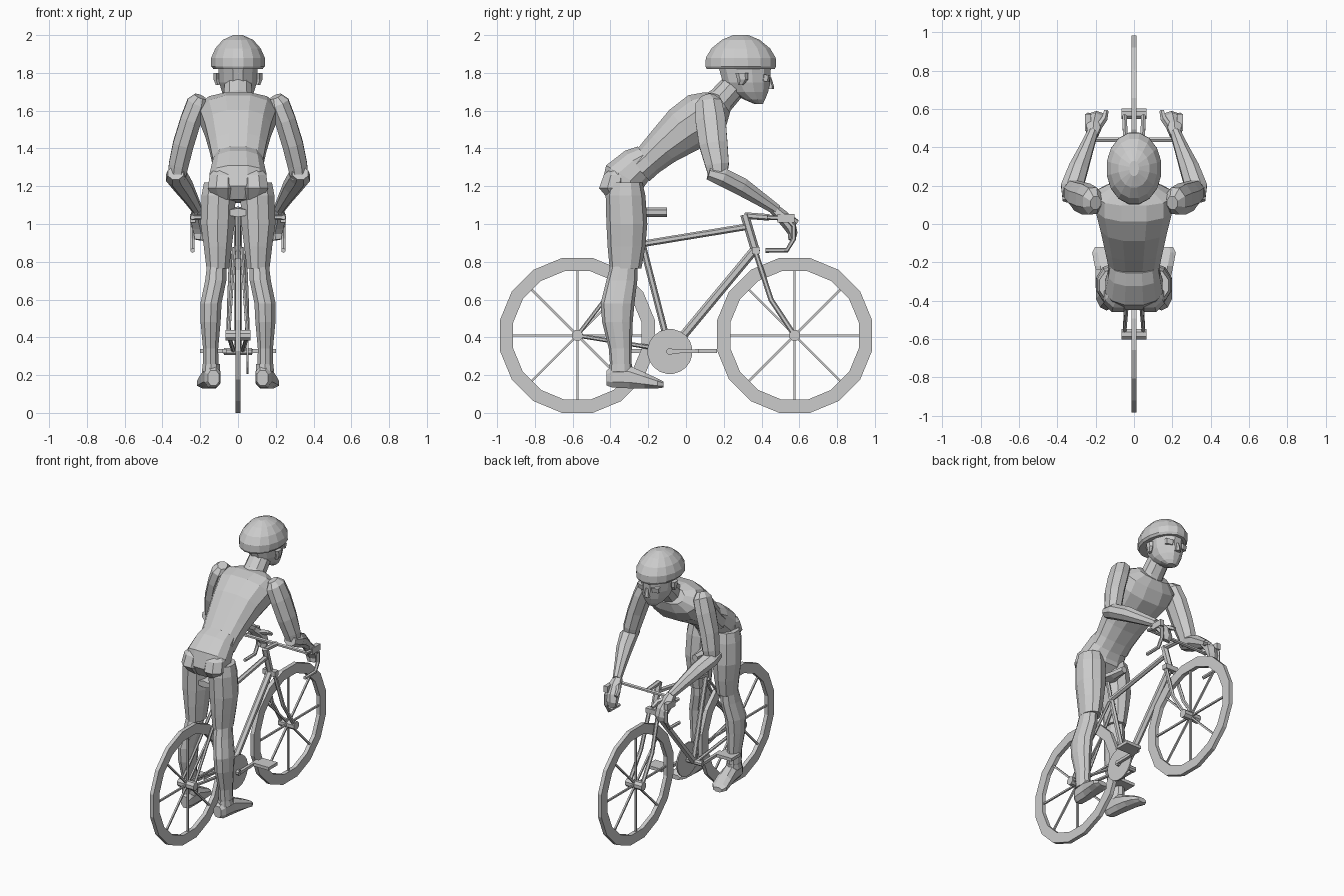
import bpy, bmesh, math
from mathutils import Vector as V


def finish(name, bm, mirror=False):
    bmesh.ops.recalc_face_normals(bm, faces=bm.faces)
    me = bpy.data.meshes.new(name)
    bm.to_mesh(me)
    bm.free()
    ob = bpy.data.objects.new(name, me)
    bpy.context.collection.objects.link(ob)
    if mirror:
        ob.modifiers.new("mirror", 'MIRROR')
    return ob


def sweep(bm, rings, n=8, axis=None, power=1.0):
    """Skin over rings (x, y, z, half width, half depth) following their path."""
    pts = [V(r[:3]) for r in rings]
    prev, fit = None, 1 / math.cos(math.pi / n)
    for i, r in enumerate(rings):
        t = V(axis) if axis else (pts[min(i + 1, len(pts) - 1)] - pts[max(i - 1, 0)]).normalized()
        ref = V((1, 0, 0)) if abs(t.x) < 0.9 else V((0, 1, 0))
        side = (ref - ref.dot(t) * t).normalized()
        up = t.cross(side)
        ring = []
        for k in range(n):
            a = 2 * math.pi * (k + 0.5) / n
            c, s = math.cos(a) * fit, math.sin(a) * fit
            c = math.copysign(abs(c) ** power, c)
            s = math.copysign(abs(s) ** power, s)
            ring.append(bm.verts.new(pts[i] + side * c * r[3] + up * s * r[4]))
        if prev:
            for k in range(n):
                bm.faces.new((prev[k], prev[(k + 1) % n], ring[(k + 1) % n], ring[k]))
        else:
            bm.faces.new(ring[::-1])
        prev = ring
    bm.faces.new(prev)


def loft(name, rings, n=8, axis=None, power=1.0, mirror=False):
    bm = bmesh.new()
    sweep(bm, rings, n, axis, power)
    return finish(name, bm, mirror)


def tube(name, pts, r, n=6, mirror=False):
    return loft(name, [(*p, r, r) for p in pts], n, mirror=mirror)


def box(name, center, size, mirror=False):
    x, y, z = center
    h = size[2] / 2
    return loft(name, [(x, y, z - h, size[0] / 2, size[1] / 2), (x, y, z + h, size[0] / 2, size[1] / 2)],
                4, mirror=mirror)


def wheel(name, y, z=0.41, n=16):
    # tyre band
    bm = bmesh.new()
    rows = []
    for k in range(n):
        a = 2 * math.pi * (k + 0.5) / n
        rows.append([bm.verts.new((x, y + r * math.cos(a), z + r * math.sin(a)))
                     for x, r in ((-.014, .347), (.014, .347), (.014, .418), (-.014, .418))])
    for k in range(n):
        a, b = rows[k], rows[(k + 1) % n]
        for j in range(4):
            bm.faces.new((a[j], a[(j + 1) % 4], b[(j + 1) % 4], b[j]))
    finish(name + "_tyre", bm)
    # spokes
    bm = bmesh.new()
    for k in range(8):
        a = math.pi * k / 4
        sweep(bm, [(0, y + q * math.cos(a), z + q * math.sin(a), .006, .006) for q in (.01, .345)], 4)
    finish(name + "_spokes", bm)
    tube(name + "_hub", [(-.065, y, z), (.065, y, z)], .028, 8)


wheel("rear_wheel", -.575)
wheel("front_wheel", .575)

# frame
tube("seat_tube", [(0, -.085, .325), (0, -.23, .89)], .015)
tube("seat_post", [(0, -.23, .88), (0, -.27, 1.05)], .012)
tube("top_tube", [(0, -.23, .895), (0, .32, .985)], .015)
tube("down_tube", [(0, -.085, .325), (0, .36, .86)], .02)
tube("head_tube", [(0, .31, 1.05), (0, .37, .85)], .02)
tube("seat_stays", [(.02, -.225, .87), (.05, -.575, .41)], .009, mirror=True)
tube("chain_stays", [(.025, -.085, .33), (.05, -.575, .41)], .01, mirror=True)
tube("fork_blades", [(.035, .365, .86), (.045, .45, .6), (.05, .575, .41)], .012, mirror=True)
box("fork_crown", (0, .37, .86), (.1, .04, .035))
loft("saddle", [(0, -.39, 1.06, .065, .02), (0, -.31, 1.065, .065, .024), (0, -.2, 1.062, .035, .022),
                (0, -.1, 1.062, .02, .022)], 6, axis=(0, 1, 0))

# drivetrain
tube("chainring", [(.045, -.085, .325), (.055, -.085, .325)], .118, 20)
tube("crank_axle", [(-.075, -.085, .325), (.075, -.085, .325)], .018, 8)
for side, s in (("right", 1), ("left", -1)):
    tube(side + "_crank", [(.07 * s, -.085, .325), (.07 * s, -.085 + .21 * s, .328)], .01, 4)
    box(side + "_pedal", (.14 * s, -.085 + .2 * s, .328), (.12, .1, .022))

# handlebar
tube("stem", [(0, .31, 1.045), (0, .44, 1.035)], .015)
tube("handlebar", [(-.24, .44, 1.035), (.24, .44, 1.035)], .011)
tube("bar_drop", [(.24, .43, 1.035), (.24, .53, 1.03), (.24, .57, .99), (.24, .57, .92), (.24, .535, .862),
                  (.24, .42, .86)], .011, mirror=True)
box("brake_hood", (.24, .53, 1.03), (.03, .09, .045), mirror=True)

# trunk
loft("pelvis", [(0, -.35, 1.12, .08, .06), (0, -.34, 1.18, .15, .11), (0, -.325, 1.25, .15, .115),
                (0, -.26, 1.31, .135, .1), (0, -.21, 1.345, .125, .08)], 12, power=.85)
loft("buttocks", [(.075, -.37, 1.13, .05, .04), (.085, -.385, 1.19, .075, .075), (.08, -.37, 1.26, .07, .065),
                  (.07, -.34, 1.31, .04, .04)], 8, axis=(0, 0, 1), mirror=True)
loft("torso", [(0, -.25, 1.29, .135, .085), (0, -.2, 1.335, .135, .085), (0, -.125, 1.405, .15, .1),
               (0, -.01, 1.5, .175, .13), (0, .09, 1.565, .2, .14), (0, .155, 1.61, .2, .105),
               (0, .2, 1.64, .12, .06)], 12, power=.85)

# head, neck and helmet
loft("neck", [(0, .13, 1.6, .095, .085), (0, .19, 1.66, .075, .07), (0, .28, 1.76, .07, .065)], 10)
loft("head", [(0, .385, 1.635, .03, .022), (0, .362, 1.66, .06, .057), (0, .335, 1.7, .085, .1),
              (0, .32, 1.75, .1, .125), (0, .31, 1.84, .105, .14)], 12, axis=(0, 0, 1))
loft("nose", [(0, .445, 1.715, .02, .017), (0, .445, 1.73, .016, .018), (0, .44, 1.775, .01, .01)], 6,
     axis=(0, 0, 1))
loft("ear", [(.107, .29, 1.735, .01, .012), (.115, .3, 1.765, .014, .025), (.115, .295, 1.8, .014, .03)], 6,
     axis=(0, 0, 1), mirror=True)
loft("glasses", [(.045, .42, 1.755, .036, .018), (.045, .425, 1.79, .04, .02)], 6, mirror=True)
loft("helmet", [(0, .29, 1.82, .13, .18), (0, .29, 1.835, .142, .187), (0, .29, 1.88, .142, .185),
                (0, .29, 1.93, .12, .155), (0, .29, 1.975, .08, .1), (0, .29, 2.0, .025, .04)], 16,
     axis=(0, 0, 1))

# arms
loft("upper_arm", [(.2, .11, 1.675, .03, .035), (.215, .12, 1.64, .055, .07), (.25, .13, 1.55, .055, .08),
                   (.29, .145, 1.42, .055, .075), (.315, .165, 1.31, .052, .062), (.325, .17, 1.24, .045, .045)],
     8, mirror=True)
loft("forearm", [(.33, .12, 1.27, .042, .035), (.325, .19, 1.25, .057, .048), (.29, .29, 1.2, .05, .048),
                 (.25, .39, 1.135, .037, .037), (.215, .48, 1.075, .027, .028)], 8, mirror=True)
loft("hand", [(.215, .465, 1.08, .027, .025), (.21, .51, 1.04, .04, .03), (.2, .55, .99, .042, .03),
              (.195, .565, .95, .038, .022), (.2, .56, .915, .03, .016)], 6, mirror=True)
loft("thumb", [(.19, .5, 1.05, .015, .015), (.155, .55, 1.035, .014, .014), (.145, .59, 1.01, .01, .01)],
     5, mirror=True)

# legs
loft("thigh", [(.1, -.32, 1.22, .08, .085), (.103, -.32, 1.15, .09, .1), (.108, -.313, 1.0, .09, .103),
               (.107, -.315, .88, .074, .095), (.107, -.32, .765, .06, .08)], 10, axis=(0, 0, -1), mirror=True)
loft("calf", [(.112, -.325, .8, .05, .065), (.118, -.34, .7, .056, .078), (.143, -.362, .58, .056, .085),
              (.145, -.363, .48, .053, .077), (.145, -.348, .34, .04, .058), (.145, -.345, .22, .042, .052)],
     10, axis=(0, 0, -1), mirror=True)
loft("shoe", [(.13, -.42, .185, .03, .04), (.135, -.39, .19, .043, .056), (.14, -.3, .19, .048, .06),
              (.15, -.22, .172, .055, .042), (.163, -.15, .156, .055, .026), (.168, -.12, .15, .035, .016)],
     8, axis=(0, 1, 0), power=.85, mirror=True)
loft("shoe_cuff", [(.142, -.345, .22, .048, .06), (.142, -.345, .26, .046, .056)], 10, axis=(0, 0, 1), mirror=True)
